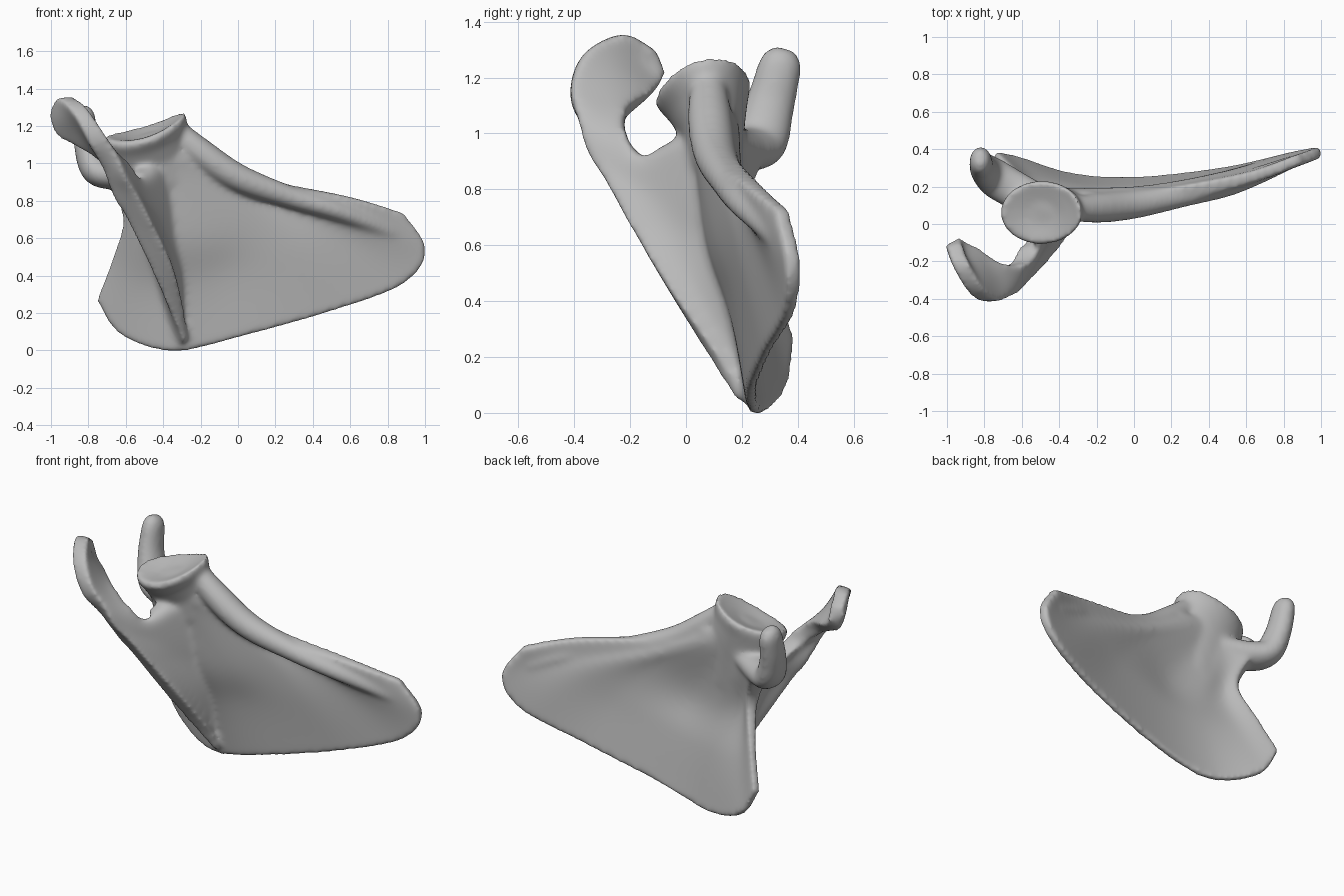
import bpy
import bmesh
import math
from mathutils import Vector

default = bpy.data.objects.get("Cube")
if default:
    bpy.data.objects.remove(default)

bone = bpy.data.materials.new("bone_grey")
bone.use_nodes = True
bone.diffuse_color = (0.5, 0.5, 0.5, 1)
bone.node_tree.nodes["Principled BSDF"].inputs["Base Color"].default_value = (0.5, 0.5, 0.5, 1)


def spline(points, steps):
    """Smooth curve through points of any dimension."""
    pts = [Vector(p) for p in points]
    pts = [2 * pts[0] - pts[1]] + pts + [2 * pts[-1] - pts[-2]]
    out = []
    for i in range(1, len(pts) - 2):
        a, b, c, d = pts[i - 1:i + 3]
        for s in range(steps):
            t = s / steps
            out.append(0.5 * (2 * b + (c - a) * t + (2 * a - 5 * b + 4 * c - d) * t * t
                              + (3 * b - a - 3 * c + d) * t ** 3))
    return out + [pts[-2]]


def make_object(name, bm):
    bmesh.ops.recalc_face_normals(bm, faces=bm.faces)
    mesh = bpy.data.meshes.new(name)
    bm.to_mesh(mesh)
    bm.free()
    mesh.materials.append(bone)
    obj = bpy.data.objects.new(name, mesh)
    bpy.context.collection.objects.link(obj)
    return obj


def plate(name, rows, steps=8):
    """Curved plate through rows of (x, y, z, half thickness)."""
    rows = [spline(r, steps) for r in rows]
    columns = [spline(c, steps) for c in zip(*rows)]
    m, n = len(columns), len(columns[0])
    bm = bmesh.new()
    sides = ([], [])
    for i in range(m):
        for j in range(n):
            p = columns[i][j]
            du = columns[min(i + 1, m - 1)][j] - columns[max(i - 1, 0)][j]
            dv = columns[i][min(j + 1, n - 1)] - columns[i][max(j - 1, 0)]
            normal = du.to_3d().cross(dv.to_3d()).normalized()
            for side, sign in zip(sides, (1, -1)):
                side.append(bm.verts.new(p.to_3d() + normal * p[3] * sign))
    for side in sides:
        for i in range(m - 1):
            for j in range(n - 1):
                k = i * n + j
                bm.faces.new((side[k], side[k + 1], side[k + n + 1], side[k + n]))
    # rim joining the two sides
    rim = [i * n for i in range(m)] + [(m - 1) * n + j for j in range(1, n)]
    rim += [i * n + n - 1 for i in range(m - 2, -1, -1)] + list(range(n - 2, 0, -1))
    for a, b in zip(rim, rim[1:] + rim[:1]):
        bm.faces.new((sides[0][a], sides[0][b], sides[1][b], sides[1][a]))
    return make_object(name, bm)


def loft(name, rings):
    bm = bmesh.new()
    loops = [[bm.verts.new(p) for p in ring] for ring in rings]
    for a, b in zip(loops, loops[1:]):
        for k in range(len(a)):
            q = (k + 1) % len(a)
            bm.faces.new((a[k], a[q], b[q], b[k]))
    bm.faces.new(loops[0])
    bm.faces.new(loops[-1])
    return make_object(name, bm)


def tube(name, path, flat, sides=24):
    """Rod along (x, y, z, radius), flattened across y, with a domed far end."""
    pts = spline(path, 6)
    rings = []
    for i, p in enumerate(pts):
        along = (pts[min(i + 1, len(pts) - 1)] - pts[max(i - 1, 0)]).to_3d().normalized()
        u = along.cross(Vector((0, 1, 0))).normalized()
        v = along.cross(u)
        angles = [2 * math.pi * k / sides for k in range(sides)]
        rings.append([p.to_3d() + (u * math.cos(a) * flat + v * math.sin(a)) * p[3] for a in angles])
    last, end = rings[-1], pts[-1].to_3d()
    for lift in (0.4, 0.7, 0.9):
        r = math.sqrt(1 - lift * lift)
        rings.append([end + (q - end) * r + along * pts[-1][3] * lift for q in last])
    return loft(name, rings)


# Blade: rows fan from the neck to the long lower border
blade = plate("blade", [
    [(-.67, .23, .9, .06), (-.6, .2, .71, .035), (-.67, .29, .48, .025), (-.75, .37, .27, .025)],
    [(-.58, .17, .92, .07), (-.52, .15, .65, .03), (-.55, .25, .37, .02), (-.63, .35, .09, .02)],
    [(-.5, .12, .95, .09), (-.38, .12, .62, .05), (-.32, .19, .35, .03), (-.35, .26, -.005, .02)],
    [(-.42, .1, 1, .09), (-.15, .12, .65, .03), (-.05, .185, .4, .02), (0, .235, .07, .02)],
    [(-.36, .1, 1.02, .09), (.05, .16, .77, .03), (.3, .22, .5, .02), (.5, .29, .21, .02)],
    [(-.33, .1, 1.04, .09), (.08, .18, .84, .03), (.5, .26, .64, .025), (.88, .37, .355, .025)],
    [(-.31, .1, 1.06, .08), (.04, .15, .88, .04), (.58, .25, .71, .03), (1.0, .385, .54, .03)],
    [(-.29, .1, 1.08, .08), (0, .12, .94, .05), (.58, .235, .825, .035), (.88, .345, .735, .03)],
])

# Thick rounded border from the socket toward the blade tip
border = tube("thick_border", [
    (-.34, .08, 1.19, .06), (-.2, .085, 1.06, .08), (0, .105, .925, .078),
    (.28, .155, .82, .062), (.5, .2, .755, .055), (.68, .265, .69, .048), (.84, .33, .62, .035),
], flat=0.95)

# Raised ridge that sweeps out into the flat hooked shoulder process
ridge = plate("ridge_and_shoulder_process", [
    [(-.31, .25, .03, .02), (-.29, .22, .04, .02), (-.27, .19, .06, .025)],
    [(-.36, .17, .4, .08), (-.38, .05, .41, .045), (-.4, -.05, .42, .06)],
    [(-.42, .11, .65, .1), (-.46, -.05, .67, .045), (-.535, -.205, .7, .065)],
    [(-.46, .05, .93, .08), (-.53, -.13, .82, .05), (-.62, -.285, .85, .07)],
    [(-.54, -.09, .885, .06), (-.58, -.2, .9, .05), (-.655, -.325, .92, .065)],
    [(-.61, -.2, .965, .05), (-.64, -.26, .98, .05), (-.69, -.365, 1.01, .06)],
    [(-.73, -.215, 1.06, .05), (-.74, -.3, 1.09, .045), (-.76, -.415, 1.14, .05)],
    [(-.86, -.145, 1.12, .045), (-.845, -.25, 1.2, .04), (-.84, -.37, 1.28, .045)],
    [(-.935, -.11, 1.16, .045), (-.935, -.18, 1.25, .04), (-.92, -.23, 1.355, .045)],
    [(-.965, -.095, 1.21, .045), (-.97, -.095, 1.25, .045), (-.96, -.11, 1.3, .045)],
])


# Broad neck flaring up into a shallow saddle-shaped socket
def socket_ring(cx, cy, cz, rx, ry):
    ring = []
    for k in range(40):
        a = 2 * math.pi * k / 40
        dx, dy = rx * math.cos(a), ry * math.sin(a)
        ring.append(Vector((cx + dx, cy + dy, cz + 0.3 * dx + 0.2 * dy + 0.8 * dx * dx)))
    return ring


socket = loft("socket_and_neck", [
    socket_ring(-.4, .135, .72, .13, .04),
    socket_ring(-.44, .105, .88, .2, .09),
    socket_ring(-.46, .1, 1.0, .2, .11),
    socket_ring(-.485, .08, 1.08, .21, .14),
    socket_ring(-.495, .06, 1.14, .22, .172),
    socket_ring(-.495, .06, 1.175, .215, .165),
    socket_ring(-.495, .06, 1.165, .17, .13),
    socket_ring(-.495, .06, 1.15, .08, .06),
])

# Finger-like hook beside the socket
hook = tube("hook_process", [
    (-.52, .12, .96, .1), (-.67, .2, .94, .105), (-.765, .26, .97, .105),
    (-.81, .3, 1.1, .09), (-.82, .335, 1.235, .08),
], flat=0.75)

# Fuse the parts into one smooth bone
bpy.ops.object.select_all(action="DESELECT")
for part in (blade, border, ridge, socket, hook):
    part.select_set(True)
bpy.context.view_layer.objects.active = blade
bpy.ops.object.join()
blade.name = "shoulder_blade"
fuse = blade.modifiers.new("fuse", "REMESH")
fuse.mode = "VOXEL"
fuse.voxel_size = 0.012
soften = blade.modifiers.new("soften", "SMOOTH")
soften.factor = 0.5
soften.iterations = 24
for name in ("fuse", "soften"):
    bpy.ops.object.modifier_apply(modifier=name)
bpy.ops.object.shade_smooth()
